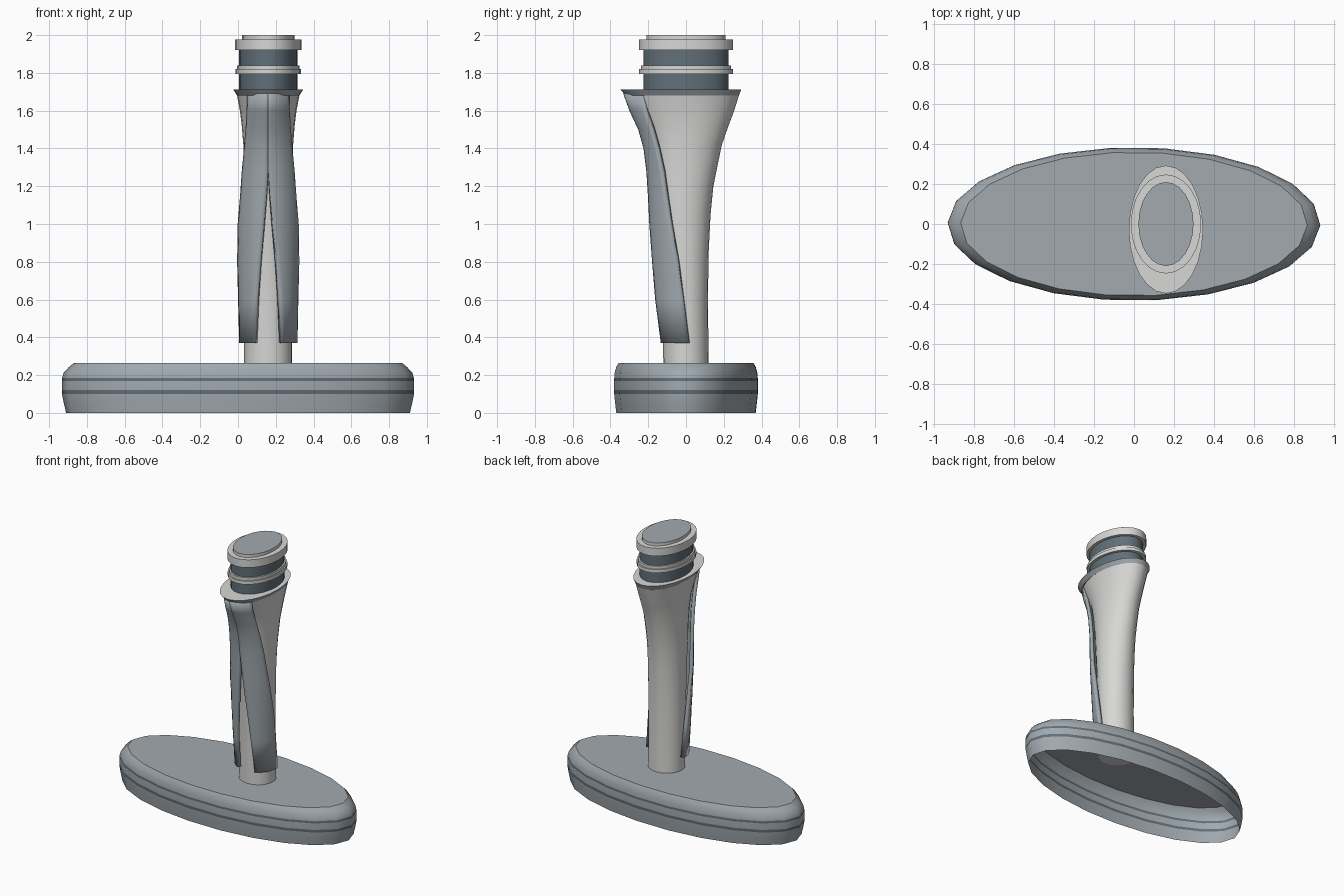
import bpy
import math

default = bpy.data.objects.get("Cube")
if default:
    bpy.data.objects.remove(default, do_unlink=True)


def material(name, rgb):
    mat = bpy.data.materials.new(name)
    mat.use_nodes = True
    color = (*rgb, 1.0)
    mat.diffuse_color = color
    mat.node_tree.nodes["Principled BSDF"].inputs["Base Color"].default_value = color
    return mat


GREY = material("blue grey", (0.36, 0.40, 0.43))
LIGHT = material("light grey", (0.68, 0.68, 0.67))
DARK = material("dark slate", (0.12, 0.16, 0.19))
POST_X = 0.16


def finish(name, verts, faces, mats, slots=None, angle=40):
    mesh = bpy.data.meshes.new(name)
    mesh.from_pydata(verts, [], faces)
    for mat in mats:
        mesh.materials.append(mat)
    for poly, slot in zip(mesh.polygons, slots or []):
        poly.material_index = slot
    obj = bpy.data.objects.new(name, mesh)
    bpy.context.collection.objects.link(obj)
    bpy.ops.object.select_all(action='DESELECT')
    obj.select_set(True)
    bpy.context.view_layer.objects.active = obj
    bpy.ops.object.shade_smooth_by_angle(angle=math.radians(angle))
    return obj


def loft(name, rows, mats, cx=POST_X, sides=24, band_slots=None, top_slot=0,
         bottom=True, start=0.0):
    """Stack elliptical rings (z, x radius, front y, back y) and cap them."""
    verts, faces, slots = [], [], []
    for z, rx, front, back in rows:
        for k in range(sides):
            a = math.radians(start) + math.tau * k / sides
            verts.append((cx + rx * math.cos(a),
                          (front + back) / 2 + (back - front) / 2 * math.sin(a), z))
    for i in range(len(rows) - 1):
        for k in range(sides):
            n = (k + 1) % sides
            faces.append((i * sides + k, i * sides + n,
                          (i + 1) * sides + n, (i + 1) * sides + k))
            slots.append(band_slots[i] if band_slots else 0)
    last = (len(rows) - 1) * sides
    faces.append(tuple(range(last, last + sides)))
    slots.append(top_slot)
    if bottom:
        faces.append(tuple(reversed(range(sides))))
        slots.append(0)
    return finish(name, verts, faces, mats, slots)


# Oval base: hollow underneath, with two thin dark bands
base = [(0, .91, .372), (.05, .922, .378), (.10, .932, .383), (.12, .933, .384),
        (.168, .933, .384), (.184, .932, .383), (.215, .922, .38),
        (.243, .895, .372), (.265, .868, .36)]
loft("base", [(z, rx, -ry, ry) for z, rx, ry in base], [GREY, DARK], cx=0,
     sides=22, band_slots=[0, 0, 1, 0, 1, 0, 0, 0], bottom=False, start=-1)

# Flared oval post
loft("post", [(.26, .127, -.12, .12), (.6, .127, -.125, .116), (.85, .127, -.14, .12),
              (1.05, .127, -.155, .13), (1.2, .128, -.17, .145), (1.3, .128, -.18, .165),
              (1.42, .132, -.195, .19), (1.52, .14, -.22, .225),
              (1.6, .15, -.265, .255), (1.68, .165, -.30, .28)], [LIGHT])

# Flange with a light upper face
loft("flange", [(1.68, .165, -.32, .28), (1.713, .186, -.348, .293)],
     [GREY, LIGHT], top_slot=1)


# Neck, raised rings and cap
def disc(name, low, high, rx, ry, mats, top_slot=0):
    loft(name, [(low, rx, -ry, ry), (high, rx, -ry, ry)], mats, top_slot=top_slot)


disc("neck", 1.71, 1.93, .154, .225, [DARK])
disc("lower_ring", 1.795, 1.82, .173, .248, [LIGHT])
disc("lower_ring_step", 1.815, 1.84, .165, .238, [LIGHT])
disc("upper_ring", 1.92, 1.978, .176, .248, [LIGHT])
disc("cap", 1.97, 2.0, .138, .21, [LIGHT, GREY], top_slot=1)

# Curved front straps: joined at the top, parting downwards around the post
# Each row: z, x radius, y radius, inner angle, outer angle (from the front)
STRAP = [(.37, .155, .15, 27, 97), (.6, .16, .176, 22, 86), (.8, .169, .186, 15, 77),
         (1.0, .177, .196, 7.5, 66), (1.15, .174, .202, 3, 59), (1.28, .173, .21, 0, 54),
         (1.4, .173, .225, 0, 48), (1.5, .17, .253, 0, 45), (1.6, .162, .30, 0, 45),
         (1.69, .155, .332, 0, 46)]
STEPS = 8


def strap(name, side):
    verts, faces = [], []
    for z, rx, ry, inner, outer in STRAP:
        for j in range(STEPS + 1):
            a = math.radians(inner + (outer - inner) * j / STEPS)
            verts.append((POST_X + side * rx * math.sin(a), -ry * math.cos(a), z))
    width = STEPS + 1
    for i in range(len(STRAP) - 1):
        for j in range(STEPS):
            v = i * width + j
            face = (v, v + 1, v + 1 + width, v + width)
            faces.append(face if side > 0 else face[::-1])
    obj = finish(name, verts, faces, [GREY])
    solid = obj.modifiers.new("thickness", 'SOLIDIFY')
    solid.thickness = 0.025
    solid.offset = -1


strap("left_strap", 1)
strap("right_strap", -1)
